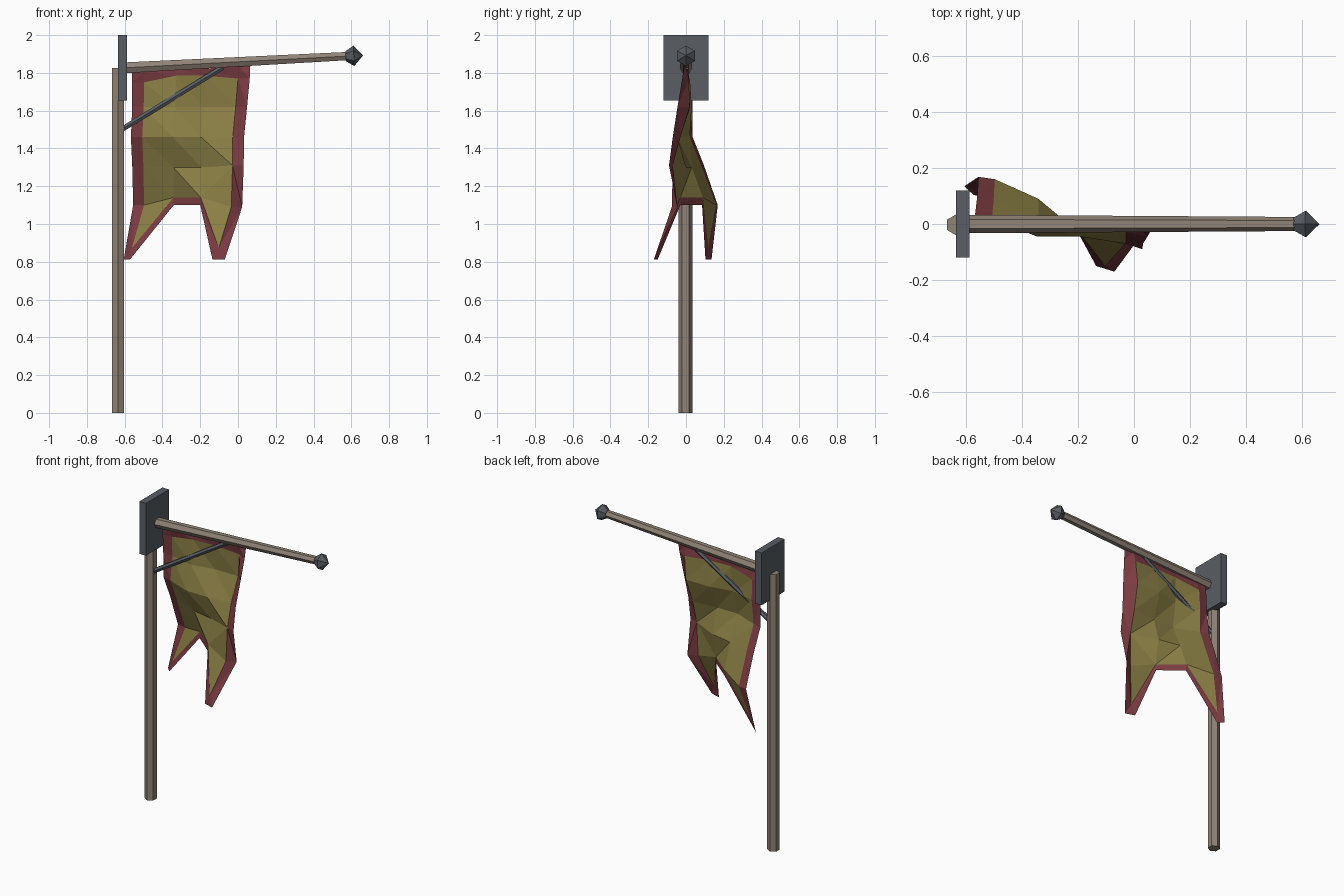
import bpy, bmesh, math
from mathutils import Vector

if "Cube" in bpy.data.objects:
    bpy.data.objects.remove(bpy.data.objects["Cube"])


def material(name, rgb):
    m = bpy.data.materials.new(name)
    m.diffuse_color = (*rgb, 1)
    m.use_nodes = True
    m.node_tree.nodes["Principled BSDF"].inputs["Base Color"].default_value = m.diffuse_color
    return m


wood = material("wood", (0.28, 0.23, 0.185))
metal = material("iron", (0.10, 0.112, 0.128))
gold = material("gold_cloth", (0.26, 0.215, 0.06))
red = material("red_trim", (0.20, 0.045, 0.055))


def finish(name, bm, mats):
    me = bpy.data.meshes.new(name)
    bm.to_mesh(me)
    bm.free()
    for m in mats:
        me.materials.append(m)
    ob = bpy.data.objects.new(name, me)
    bpy.context.collection.objects.link(ob)
    return ob


def tube(name, stations, sides, mat, phase=0.0):
    """Low-poly bar in the xz plane; stations are (x, y, z, radius)."""
    bm = bmesh.new()
    side = Vector((0, 1, 0))
    axis = (Vector(stations[-1][:3]) - Vector(stations[0][:3])).normalized()
    up = axis.cross(side)
    rings = []
    for x, y, z, r in stations:
        ring = []
        for i in range(sides):
            a = phase + 2 * math.pi * i / sides
            ring.append(bm.verts.new(Vector((x, y, z)) + r * (side * math.cos(a) + up * math.sin(a))))
        rings.append(ring)
    for a, b in zip(rings, rings[1:]):
        for i in range(sides):
            j = (i + 1) % sides
            bm.faces.new((a[i], a[j], b[j], b[i]))
    bm.faces.new(rings[0])
    bm.faces.new(rings[-1])
    bmesh.ops.remove_doubles(bm, verts=bm.verts, dist=0.0005)
    bmesh.ops.recalc_face_normals(bm, faces=bm.faces)
    return finish(name, bm, [mat])


# Frame: post, arm, finial and diagonal brace
tube("post", [(-0.635, -0.003, 0, 0.037), (-0.635, -0.003, 1.825, 0.037)], 6, wood)
tube("arm", [(-0.62, 0, 1.826, 0.033), (0.6, 0, 1.89, 0.025)], 6, wood)
tube("finial", [(0.57, 0, 1.888, 0.026), (0.613, 0, 1.89, 0.054), (0.662, 0, 1.893, 0.0002)],
     6, metal, math.pi / 2)
tube("brace", [(-0.62, 0, 1.498, 0.016), (-0.08, 0, 1.83, 0.016)], 6, metal)

# Mounting plate
bm = bmesh.new()
bmesh.ops.create_cube(bm, size=1)
for v in bm.verts:
    v.co = Vector((-0.611 + v.co.x * 0.048, v.co.y * 0.24, 1.8275 + v.co.z * 0.345))
finish("mounting_plate", bm, [metal])

# Cloth rows: edge x, (edge left, middle, edge right) z, and depth at six columns
cols = (0, 0.1, 0.37, 0.62, 0.9, 1)
rows = [
    ((-0.56, 0.065), (1.805, 1.822, 1.838), (0.01, 0.01, 0.0, 0.0, 0.0, -0.01)),
    ((-0.56, 0.062), (1.75, 1.785, 1.77), (0.015, 0.022, 0.0, 0.005, 0.015, -0.02)),
    ((-0.56, 0.048), (1.62, 1.62, 1.62), (0.022, 0.03, -0.008, 0.022, 0.02, -0.045)),
    ((-0.567, 0.032), (1.46, 1.46, 1.46), (0.035, 0.02, -0.045, -0.045, -0.03, -0.07)),
    ((-0.56, 0.03), (1.31, 1.30, 1.31), (0.095, 0.08, 0.03, 0.0, -0.07, -0.09)),
    ((-0.555, 0.022), (1.10, 1.14, 1.09), (0.168, 0.16, 0.09, -0.03, -0.075, -0.045)),
]
bm = bmesh.new()
grid = []
for (xl, xr), (zl, zm, zr), depth in rows:
    zs = (zl, zl, zm, zm, zr, zr)
    grid.append([bm.verts.new((xl + (xr - xl) * t, y, z)) for t, y, z in zip(cols, depth, zs)])


def face(mat_index, *verts):
    bm.faces.new(verts).material_index = mat_index


for r in range(5):
    for c in range(5):
        trim = r == 0 or c in (0, 4)
        face(int(trim), grid[r][c], grid[r + 1][c], grid[r + 1][c + 1], grid[r][c + 1])

# Notch trim and the two hanging tails
low = grid[5]
n1 = bm.verts.new((-0.34, 0.085, 1.10))
n2 = bm.verts.new((-0.2, -0.03, 1.10))
face(1, low[2], n1, n2, low[3])
tails = [
    (low[0], low[1], low[2], n1, (-0.605, 0.135, 0.812), (-0.572, 0.103, 0.812), (-0.562, 0.118, 0.872)),
    (low[5], low[4], low[3], n2, (-0.07, -0.17, 0.812), (-0.135, -0.15, 0.812), (-0.102, -0.15, 0.872)),
]
for edge, inner, notch, hem, outer_tip, inner_tip, point in tails:
    a, b, p = (bm.verts.new(co) for co in (outer_tip, inner_tip, point))
    face(0, inner, p, notch)
    face(1, edge, a, p, inner)
    face(1, a, b, p)
    face(1, b, hem, notch, p)
bmesh.ops.triangulate(bm, faces=bm.faces)
bmesh.ops.recalc_face_normals(bm, faces=bm.faces)
finish("banner", bm, [gold, red])
